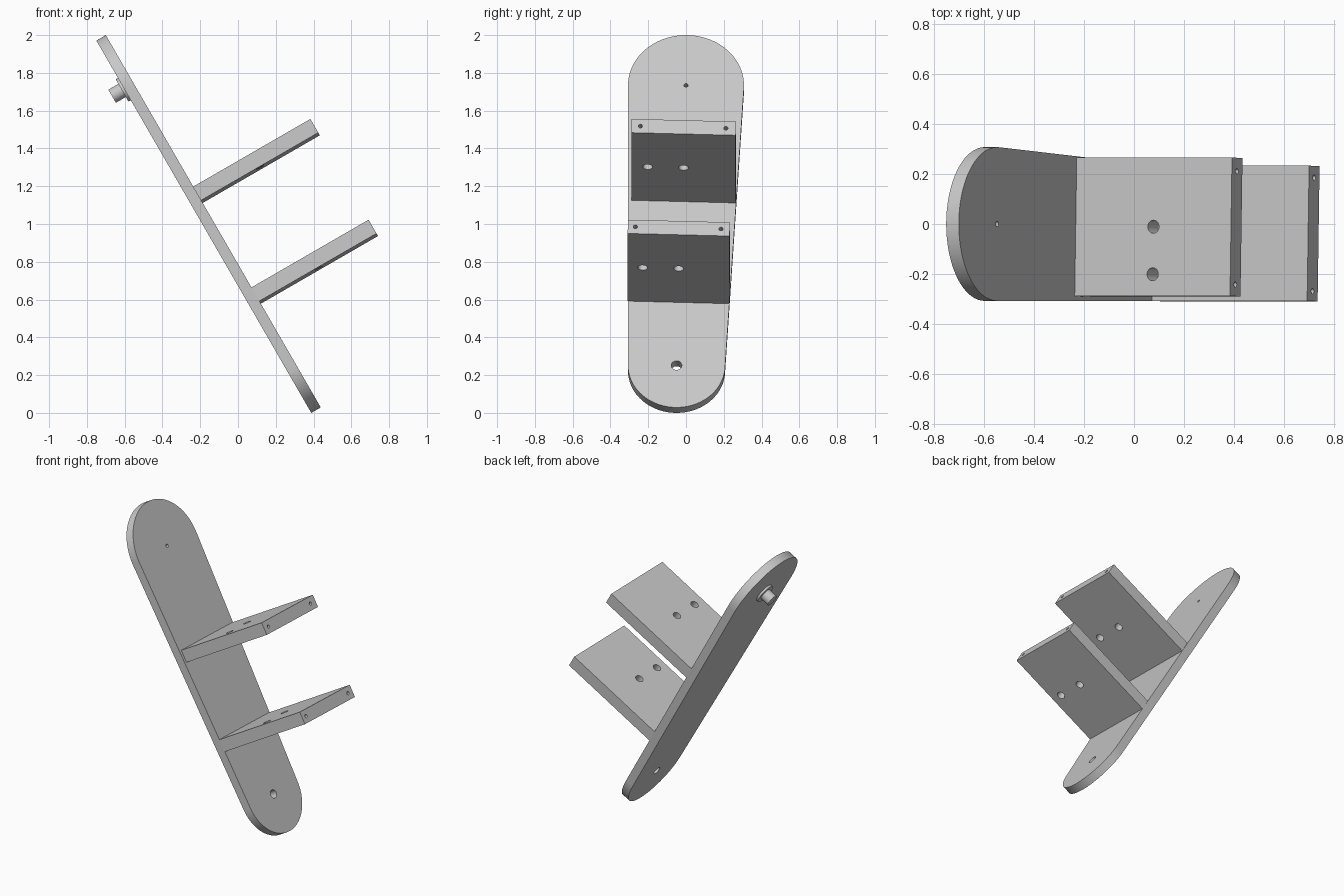
import bpy, bmesh
from math import radians, cos, sin, acos, atan2, hypot, pi
from mathutils import Matrix

cube = bpy.data.objects.get("Cube")
if cube:
    bpy.data.objects.remove(cube, do_unlink=True)

grey = bpy.data.materials.new("light grey")
grey.use_nodes = True
colour = (0.58, 0.58, 0.58, 1)
grey.diffuse_color = colour
grey.node_tree.nodes["Principled BSDF"].inputs["Base Color"].default_value = colour

# Leaning frame: local x is out of the board, local z runs up it
LEAN = Matrix.Translation((0.388, 0, 0)) @ Matrix.Rotation(radians(-30), 4, 'Y')
THICK = 0.058
LOW_Y, LOW_Z, LOW_R = -0.05, 0.257, 0.257
TOP_Y, TOP_Z, TOP_R = 0.0, 1.969, 0.307


def make(name, bm, matrix):
    bmesh.ops.recalc_face_normals(bm, faces=bm.faces)
    mesh = bpy.data.meshes.new(name)
    bm.to_mesh(mesh)
    bm.free()
    mesh.materials.append(grey)
    obj = bpy.data.objects.new(name, mesh)
    bpy.context.collection.objects.link(obj)
    obj.matrix_world = matrix
    return obj


def cylinder(name, radius, depth, matrix, axis='X'):
    bm = bmesh.new()
    bmesh.ops.create_cone(bm, cap_ends=True, segments=32, radius1=radius,
                          radius2=radius, depth=depth)
    turn = Matrix.Rotation(pi / 2, 4, 'Y') if axis == 'X' else Matrix()
    return make(name, bm, matrix @ turn)


def select(obj):
    bpy.ops.object.select_all(action='DESELECT')
    obj.select_set(True)
    bpy.context.view_layer.objects.active = obj


def drill(obj, cutters):
    bpy.context.view_layer.update()
    select(obj)
    for cutter in cutters:
        mod = obj.modifiers.new("hole", 'BOOLEAN')
        mod.operation = 'DIFFERENCE'
        mod.solver = 'EXACT'
        mod.object = cutter
        bpy.ops.object.modifier_apply(modifier=mod.name)
        bpy.data.objects.remove(cutter, do_unlink=True)


def smooth(obj):
    select(obj)
    bpy.ops.object.shade_smooth_by_angle(angle=radians(30))


# Tapered board: two round ends joined by their tangents
axis = atan2(TOP_Z - LOW_Z, TOP_Y - LOW_Y)
span = hypot(TOP_Z - LOW_Z, TOP_Y - LOW_Y)
beta = acos((LOW_R - TOP_R) / span)
STEPS = 48
outline = []
for y, z, r, start, end in ((TOP_Y, TOP_Z, TOP_R, axis - beta, axis + beta),
                            (LOW_Y, LOW_Z, LOW_R, axis + beta, axis + 2 * pi - beta)):
    for i in range(STEPS + 1):
        a = start + (end - start) * i / STEPS
        outline.append((0, y + r * cos(a), z + r * sin(a)))
bm = bmesh.new()
face = bm.faces.new([bm.verts.new(p) for p in outline])
ext = bmesh.ops.extrude_face_region(bm, geom=[face], use_keep_orig=True)
for v in ext["geom"]:
    if isinstance(v, bmesh.types.BMVert):
        v.co.x += THICK
board = make("back_board", bm, LEAN)
drill(board, [
    cylinder("hole_cutter", r, 0.3, LEAN @ Matrix.Translation((0, y, z)))
    for r, y, z in ((0.028, LOW_Y, LOW_Z), (0.011, TOP_Y, TOP_Z))])
smooth(board)

# Two shelves, square to the board's centre line
LENGTH, DEPTH = 0.716, 0.084
for name, y, z, width in (("upper_shelf", -0.012, 1.30, 0.553),
                          ("lower_shelf", -0.038, 0.684, 0.54)):
    place = (LEAN @ Matrix.Translation((THICK + LENGTH / 2, y, z))
             @ Matrix.Rotation(axis - pi / 2, 4, 'X'))
    bm = bmesh.new()
    bmesh.ops.create_cube(bm, size=1, matrix=Matrix.Diagonal((LENGTH, width, DEPTH, 1)))
    shelf = make(name, bm, place)
    # Through holes in the face, blind screw holes in the end
    cutters = [cylinder("hole_cutter", 0.026, 0.3,
                        place @ Matrix.Translation((0, dy, 0)), 'Z')
               for dy in (-0.19, 0.0)]
    cutters += [cylinder("hole_cutter", 0.011, 0.2,
                         place @ Matrix.Translation((LENGTH / 2, dy, 0)))
                for dy in (-0.23, 0.223)]
    drill(shelf, cutters)
    smooth(shelf)

# Round peg and its flange on the back
for name, radius, near, far in (("peg_flange", 0.068, 0, -0.014),
                                ("peg", 0.04, -0.01, -0.075)):
    smooth(cylinder(name, radius, near - far,
                    LEAN @ Matrix.Translation(((near + far) / 2, TOP_Y, TOP_Z + 0.01))))
